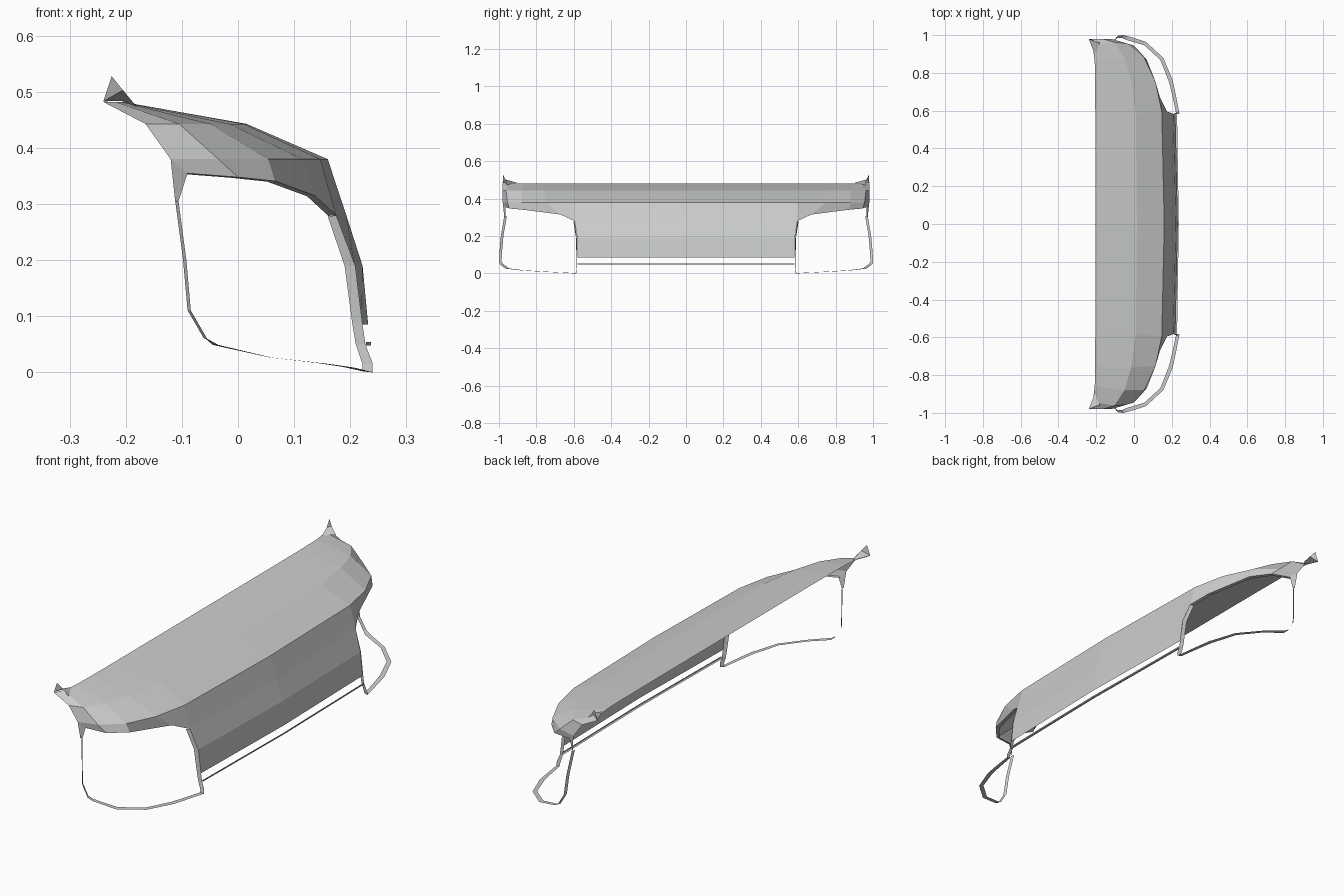
import bpy
import bmesh

if "Cube" in bpy.data.objects:
    bpy.data.objects.remove(bpy.data.objects["Cube"], do_unlink=True)

paint = bpy.data.materials.new("light_grey_paint")
paint.use_nodes = True
grey = (0.6, 0.61, 0.605, 1)
paint.diffuse_color = grey
paint.node_tree.nodes["Principled BSDF"].inputs["Base Color"].default_value = grey


def sheet(name, *rows):
    """Skin between matching rows of points, mirrored across y = 0."""
    bm = bmesh.new()
    grid = [[bm.verts.new(p) for p in row] for row in rows]
    for a, b in zip(grid, grid[1:]):
        for i in range(len(a) - 1):
            bm.faces.new((a[i], b[i], b[i + 1], a[i + 1]))
    bmesh.ops.remove_doubles(bm, verts=bm.verts, dist=0.0005)
    bmesh.ops.recalc_face_normals(bm, faces=bm.faces)
    mesh = bpy.data.meshes.new(name)
    bm.to_mesh(mesh)
    bm.free()
    mesh.materials.append(paint)
    obj = bpy.data.objects.new(name, mesh)
    bpy.context.collection.objects.link(obj)
    mod = obj.modifiers.new("mirror", 'MIRROR')
    mod.use_axis = (False, True, False)
    return obj


def at(z, points):
    return [(x, y, z) for x, y in points]


def shift(points, dx, dy, dz=0):
    return [(x + dx, y + dy, z + dz) for x, y, z in points]


# Hood: rear edge, crease and leading edge, each wrapping round the corner
rear = at(0.482, [(-.205, 0), (-.205, .58), (-.206, .75), (-.208, .86), (-.218, .94), (-.24, .98)])
crease = at(0.443, [(.015, 0), (.01, .58), (-.015, .76), (-.05, .88), (-.105, .962), (-.165, .98)])
lead = at(0.38, [(.16, 0), (.147, .595), (.115, .75), (.054, .88), (-.035, .955), (-.12, .98)])
sheet("hood", rear, crease, lead)

# Brow above each lamp opening, with its return lip
brow = [(.175, .595, .28), (.137, .67, .315), (.066, .872, .341), (0, .945, .348), (-.09, .965, .355)]
sheet("lamp_brow", lead[1:], brow)
sheet("brow_lip", brow, shift(brow, -.014, -.008, -.001))

# Corner where the brow meets the rear post
sheet("post_corner", [lead[-1], (-.112, .972, .305)], [brow[-1], (-.106, .966, .305)])

# Upright front panel
sheet("front_panel",
      lead[:2],
      [(.193, 0, .28), brow[0]],
      [(.222, 0, .19), (.208, .582, .19)],
      [(.232, 0, .085), (.22, .58, .085)])

# Lower rail
rail = [(.237, 0, .054), (.228, .58, .054)]
sheet("lower_rail", rail, shift(rail, 0, 0, -.006), shift(rail, -.01, 0, -.006))

# Pillar at the inner side of each lamp opening
pillar = [brow[0], (.209, .584, .19), (.222, .582, .085), (.227, .582, .05), (.24, .585, .016)]
inner = [(.16, .602, .278), (.19, .588, .19), (.204, .586, .085), (.21, .586, .05), (.222, .587, .014)]
sheet("lamp_pillar", pillar, inner)
sheet("pillar_foot", [pillar[-1], (.24, .587, 0)], [inner[-1], (.222, .59, .002)])

# Slim trim under and behind each lamp opening
sill = [(.24, .587, 0), (.222, .68, .005), (.205, .76, .009), (.155, .88, .016),
        (.062, .965, .026), (-.035, .995, .049), (-.055, 1, .06)]
sill_in = [(.222, .59, .002), (.204, .675, .006), (.186, .75, .01), (.14, .868, .017),
           (.055, .946, .027), (-.045, .976, .049), (-.06, .985, .062)]
sheet("lamp_sill", sill, sill_in)
post = [(-.055, 1, .06), (-.084, .998, .11), (-.092, .99, .2), (-.106, .972, .305)]
sheet("lamp_post", post, shift(post, -.006, -.014, .001))

# Upturned tips at the rear corners of the hood
tip = (-.225, .978, .528)
sheet("corner_tip", [(-.24, .98, .483), tip], [(-.205, .965, .503), tip],
      [(-.18, .96, .473), (-.205, .965, .503)])
sheet("corner_tip_base", [(-.24, .98, .483), (-.205, .965, .503)],
      [(-.208, .9, .484), (-.18, .96, .473)])
